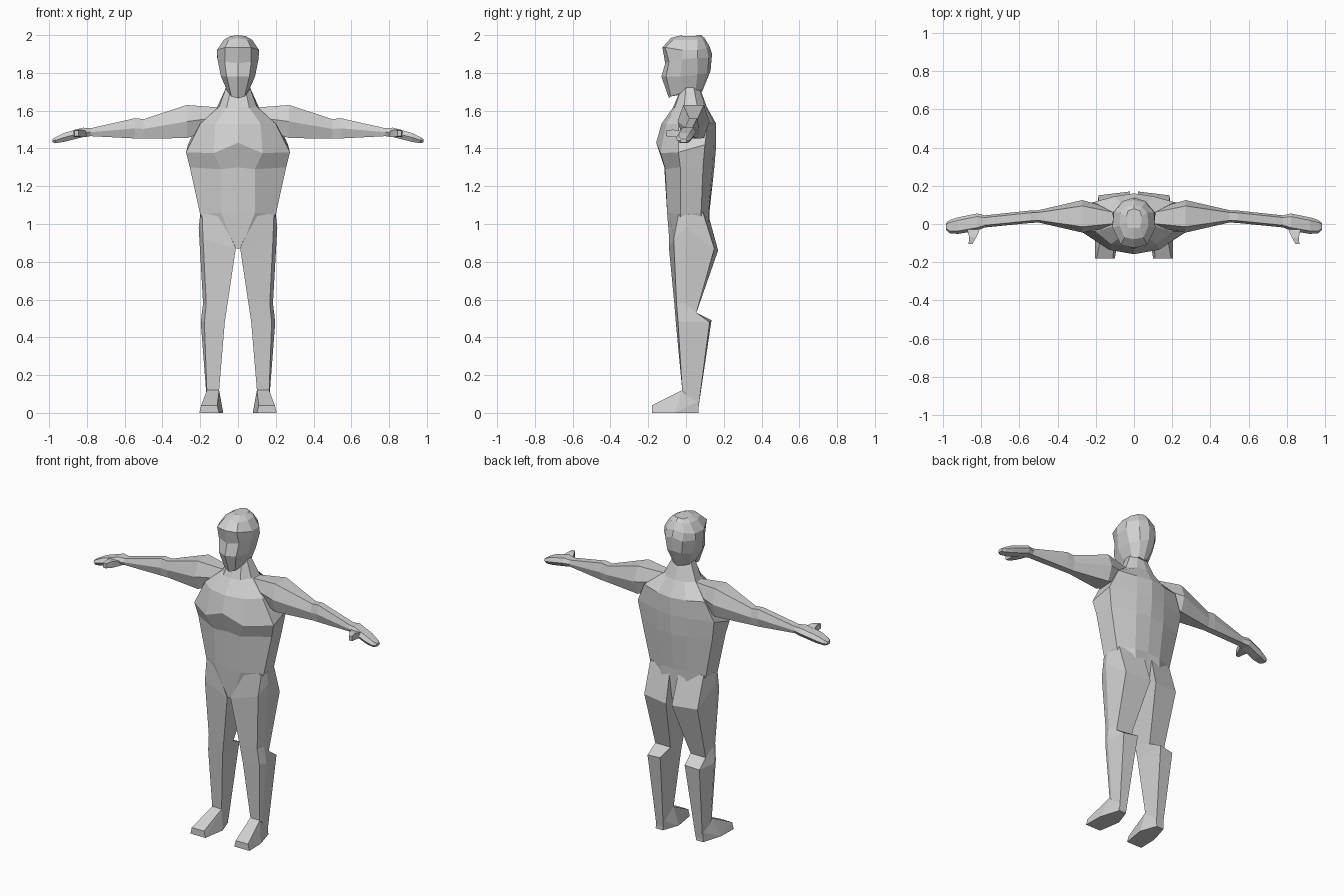
import bpy, bmesh

grey = bpy.data.materials.new("plain grey")
grey.diffuse_color = (0.64, 0.64, 0.64, 1)


def finish(name, bm, mirror=False):
    """Turn a bmesh into a flat shaded object, optionally mirrored across x."""
    bmesh.ops.recalc_face_normals(bm, faces=bm.faces)
    mesh = bpy.data.meshes.new(name)
    bm.to_mesh(mesh)
    bm.free()
    mesh.materials.append(grey)
    obj = bpy.data.objects.new(name, mesh)
    bpy.context.collection.objects.link(obj)
    if mirror:
        mod = obj.modifiers.new("mirror", 'MIRROR')
        mod.use_mirror_merge = False
    return obj


def loft(name, rings, mirror=False):
    """Skin a stack of closed rings and cap both ends."""
    bm = bmesh.new()
    loops = [[bm.verts.new(p) for p in ring] for ring in rings]
    n = len(loops[0])
    for a, b in zip(loops, loops[1:]):
        for i in range(n):
            j = (i + 1) % n
            bm.faces.new((a[i], a[j], b[j], b[i]))
    bm.faces.new(loops[0])
    bm.faces.new(loops[-1])
    return finish(name, bm, mirror)


def whole(half):
    """Complete a half ring that runs from front centre to back centre."""
    return half + [(-x, y, z) for x, y, z in half[-2:0:-1]]


# Torso, from crotch to neck
torso = [
    [(0, -.085, .87), (.015, -.085, .87), (.14, -.03, .90), (.14, .08, .90), (.08, .12, .88), (0, .11, .87)],
    [(0, -.10, 1.06), (.09, -.10, 1.06), (.20, -.03, 1.05), (.195, .08, 1.06), (.09, .12, 1.07), (0, .125, 1.07)],
    [(0, -.115, 1.30), (.09, -.11, 1.29), (.255, -.03, 1.30), (.245, .09, 1.30), (.10, .14, 1.30), (0, .15, 1.30)],
    [(0, -.158, 1.43), (.13, -.135, 1.375), (.275, -.04, 1.38), (.265, .10, 1.42), (.10, .145, 1.42), (0, .16, 1.42)],
    [(0, -.13, 1.53), (.12, -.105, 1.53), (.20, -.04, 1.53), (.21, .115, 1.54), (.10, .145, 1.53), (0, .16, 1.53)],
    [(0, -.07, 1.615), (.06, -.06, 1.615), (.10, -.01, 1.62), (.11, .06, 1.62), (.06, .10, 1.62), (0, .11, 1.62)],
    [(0, -.02, 1.73), (.035, -.02, 1.73), (.06, 0, 1.73), (.06, .04, 1.73), (.03, .065, 1.73), (0, .07, 1.73)],
]
loft("torso", [whole(r) for r in torso])

# Head, from chin to crown
head = [
    [(0, -.09, 1.665), (.035, -.08, 1.675), (.055, -.01, 1.70), (.055, .05, 1.70), (.03, .08, 1.71), (0, .085, 1.70)],
    [(0, -.13, 1.78), (.06, -.105, 1.78), (.09, -.03, 1.78), (.085, .06, 1.79), (.05, .115, 1.80), (0, .13, 1.81)],
    [(0, -.11, 1.85), (.07, -.09, 1.86), (.108, -.02, 1.87), (.11, .06, 1.88), (.06, .12, 1.88), (0, .138, 1.90)],
    [(0, -.125, 1.935), (.068, -.11, 1.935), (.112, -.02, 1.92), (.105, .06, 1.92), (.06, .11, 1.93), (0, .125, 1.94)],
    [(0, -.08, 1.985), (.05, -.07, 1.975), (.075, -.01, 1.975), (.07, .06, 1.975), (.04, .09, 1.975), (0, .098, 1.985)],
    [(0, -.02, 2.0), (.03, -.02, 1.996), (.04, .01, 1.995), (.04, .04, 1.995), (.03, .07, 1.995), (0, .08, 2.0)],
]
loft("head", [whole(r) for r in head])

# Legs, from hip over buttock, knee and calf to the heel
loft("leg", [
    [(.09, -.09, 1.06), (.19, -.04, 1.05), (.20, 0, 1.05), (.185, .09, 1.06), (.03, .115, 1.06)],
    [(.012, -.09, .87), (.185, -.065, .92), (.208, 0, .98), (.185, .15, .87), (.02, .17, .86)],
    [(.055, -.062, .58), (.168, -.05, .58), (.185, -.005, .58), (.175, .055, .53), (.07, .055, .53)],
    [(.07, -.054, .48), (.178, -.042, .48), (.197, 0, .48), (.18, .125, .48), (.085, .135, .49)],
    [(.10, -.02, .12), (.165, -.02, .12), (.168, 0, .10), (.16, .065, .02), (.112, .065, .02)],
], mirror=True)

# Feet: sloping wedges hulled around sole and instep
bm = bmesh.new()
for p in [(.115, .065, 0), (.078, -.04, 0), (.10, -.18, 0), (.205, -.18, 0), (.202, -.06, 0), (.165, .065, 0),
          (.112, .065, .06), (.10, -.02, .12), (.11, -.18, .04), (.195, -.18, .04), (.165, -.02, .12),
          (.162, .065, .06)]:
    bm.verts.new(p)
bmesh.ops.convex_hull(bm, input=bm.verts)
bmesh.ops.dissolve_limit(bm, angle_limit=.03, verts=bm.verts, edges=bm.edges)
finish("foot", bm, mirror=True)


def arm_ring(x, front, back, low, high):
    """Six sided arm section with slightly pinched top and bottom."""
    d, mid = (back - front) * .18, (low + high) / 2
    return [(x, front + d, high), (x, back - d, high), (x, back, mid),
            (x, back - d, low), (x, front + d, low), (x, front, mid)]


# Arms with mitten hands: x, front, back, low, high
loft("arm", [arm_ring(*r) for r in [
    (.08, -.01, .07, 1.52, 1.615),
    (.27, -.045, .125, 1.455, 1.63),
    (.50, .008, .072, 1.452, 1.555),
    (.545, .005, .07, 1.453, 1.56),
    (.78, -.018, .045, 1.465, 1.507),
    (.82, -.035, .055, 1.46, 1.51),
    (.92, -.052, .035, 1.435, 1.482),
    (.965, -.048, .02, 1.428, 1.46),
    (.982, -.03, .005, 1.432, 1.45),
]], mirror=True)

# Thumbs pointing forward
loft("thumb", [[(a, y, lo), (b, y, lo), (b, y, hi), (a, y, hi)] for a, b, y, lo, hi in [
    (.80, .875, -.015, 1.46, 1.49),
    (.825, .862, -.07, 1.46, 1.50),
    (.845, .865, -.105, 1.465, 1.495),
]], mirror=True)
